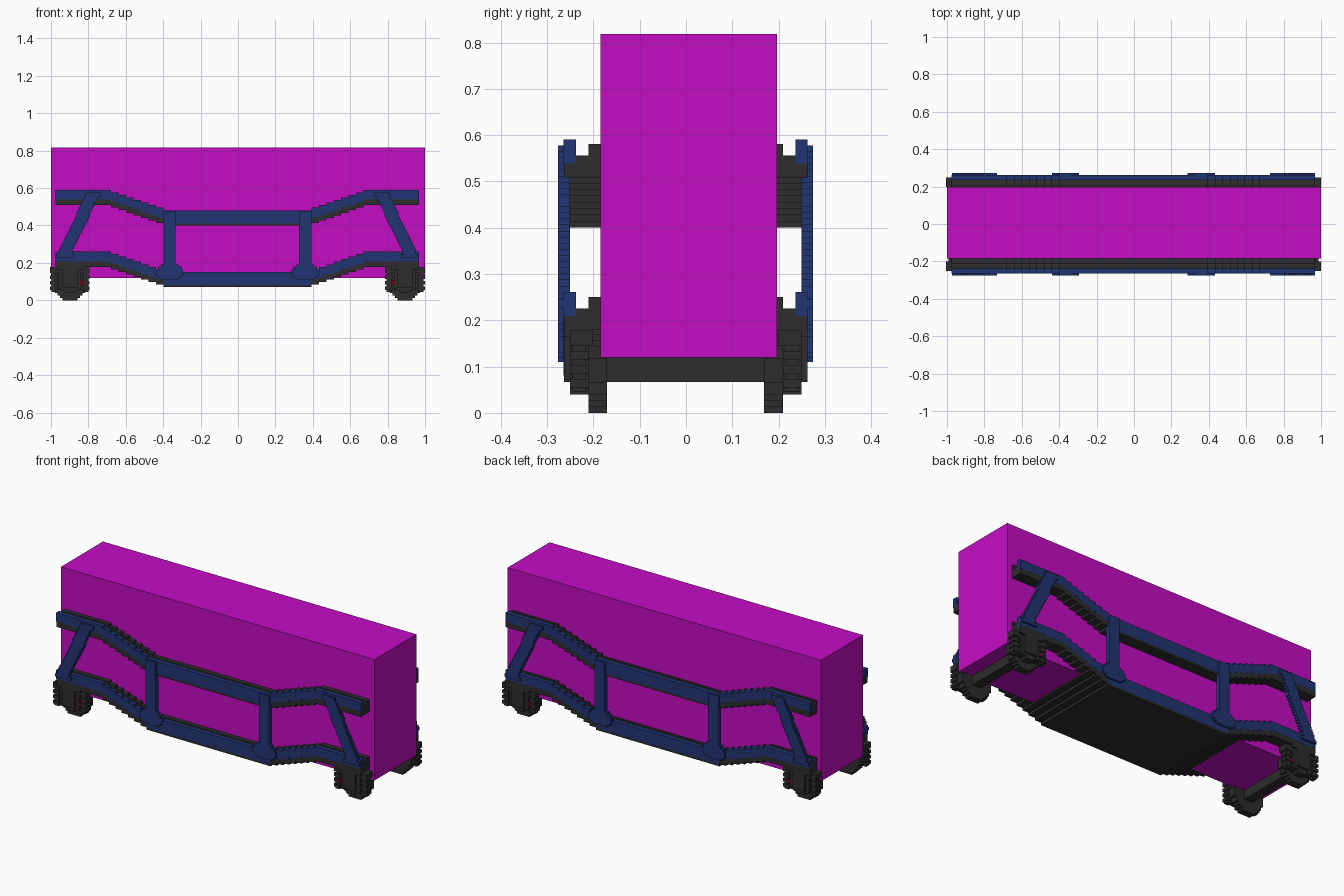
import bpy
import bmesh
import math

if "Cube" in bpy.data.objects:
    bpy.data.objects.remove(bpy.data.objects["Cube"], do_unlink=True)


def make_material(name, rgb):
    mat = bpy.data.materials.new(name)
    mat.use_nodes = True
    mat.diffuse_color = (*rgb, 1)
    mat.node_tree.nodes["Principled BSDF"].inputs["Base Color"].default_value = (*rgb, 1)
    return mat


MAGENTA = make_material("magenta", (0.55, 0.004, 0.55))
BLUE = make_material("navy blue", (0.016, 0.035, 0.17))
DARK = make_material("dark grey", (0.026, 0.026, 0.026))
RED = make_material("dark red", (0.13, 0.003, 0.01))

V = 0.0133           # block size
CX, CY = -0.003, -0.001   # centre of the frame


def build(name, mat, boxes, mirror_x=False, mirror_y=False):
    """One object from boxes (x0, x1, y0, y1, z0, z1), repeated on mirrored sides."""
    bm = bmesh.new()
    for sx in ((1, -1) if mirror_x else (1,)):
        for sy in ((1, -1) if mirror_y else (1,)):
            for x0, x1, y0, y1, z0, z1 in boxes:
                geo = bmesh.ops.create_cube(bm, size=1)
                for v in geo["verts"]:
                    v.co.x = sx * ((x0 + x1) / 2 + v.co.x * (x1 - x0)) + CX
                    v.co.y = sy * ((y0 + y1) / 2 + v.co.y * (y1 - y0)) + CY
                    v.co.z = (z0 + z1) / 2 + v.co.z * (z1 - z0)
    bmesh.ops.recalc_face_normals(bm, faces=bm.faces)
    mesh = bpy.data.meshes.new(name)
    bm.to_mesh(mesh)
    bm.free()
    mesh.materials.append(mat)
    obj = bpy.data.objects.new(name, mesh)
    bpy.context.collection.objects.link(obj)
    return obj


# Cargo body
build("body", MAGENTA, [(-1 - CX, 1 - CX, -0.185 - CY, 0.197 - CY, 0.12, 0.818)])

# Stepped chords: level middle, eight stairs up, level end
STEPS = 8
STEP_X = 0.04
stairs = [(0.395 + STEP_X * i, 0.395 + STEP_X * (i + 1), 0.0136 * (i + 1))
          for i in range(STEPS - 1)]
stairs.append((0.395 + STEP_X * (STEPS - 1), 0.972, 0.0136 * STEPS))


def chord(name, base):
    """base is the height of the underside in the middle."""
    dark_mid, dark_side = [], []
    # nested layers: inner ones are taller
    layers = [(0.18, 0.21, 0.072), (0.21, 0.237, 0.047), (0.237, 0.263, 0.03)]
    for y0, y1, h in layers:
        dark_mid.append((-0.395, 0.395, y0, y1, base, base + h))
        for x0, x1, dz in stairs:
            dark_side.append((x0, x1, y0, y1, base + dz, base + dz + h))
    build(name + "_beam_middle", DARK, dark_mid, mirror_y=True)
    build(name + "_beam_ends", DARK, dark_side, True, True)
    build(name + "_rail_middle", BLUE,
          [(-0.395, 0.395, 0.237, 0.2635, base + 0.011, base + 0.081)], mirror_y=True)
    build(name + "_rail_ends", BLUE,
          [(x0, x1, 0.237, 0.2635, base + dz + 0.03, base + dz + 0.082)
           for x0, x1, dz in stairs], True, True)


chord("upper", 0.4)
chord("lower", 0.07)

# Underfloor: flat belly with stairs up into the body
build("floor_middle", DARK, [(-0.395, 0.395, -0.19, 0.19, 0.07, 0.13)])
build("floor_stairs", DARK,
      [(x0, x1, -0.19, 0.19, 0.07 + dz, 0.14) for x0, x1, dz in stairs[:4]], True)

# Upright posts with stepped foot gussets
build("posts", BLUE, [
    (0.33, 0.395, 0.25, 0.275, 0.11, 0.478),
    (0.315, 0.41, 0.25, 0.275, 0.11, 0.192),
    (0.30, 0.425, 0.25, 0.275, 0.12, 0.18),
    (0.29, 0.435, 0.25, 0.275, 0.13, 0.165),
], True, True)

# Stepped diagonal braces
brace = []
ROWS = 26
for i in range(ROWS):
    t = i / (ROWS - 1)
    z = 0.235 + i * (0.578 - 0.235) / ROWS
    mid = 0.927 + (0.772 - 0.927) * t
    mid = round(mid / (V / 2)) * V / 2
    brace.append((mid - 0.037, mid + 0.037, 0.25, 0.275, z, z + (0.578 - 0.235) / ROWS))
brace.append((0.73, 0.81, 0.25, 0.275, 0.553, 0.578))
brace.append((0.87, 0.97, 0.25, 0.275, 0.228, 0.245))
build("diagonal_braces", BLUE, brace, True, True)

# Wheels: block discs, wide flange inside and narrower tread outside
WX, WZ = 0.896, 0.092


def block_disc(radius, y0, y1):
    n = round(2 * radius / V)
    h = 2 * radius / n
    rows = []
    for i in range(n):
        dz = -radius + (i + 0.5) * h
        half = max(V, round(math.sqrt(radius ** 2 - dz ** 2) / V) * V)
        rows.append((WX - half, WX + half, y0, y1, WZ + dz - h / 2, WZ + dz + h / 2))
    return rows


build("wheels", DARK, block_disc(0.092, 0.17, 0.21) + block_disc(0.052, 0.21, 0.25),
      True, True)
build("axles", DARK, [(WX - 0.027, WX + 0.027, -0.18, 0.18, 0.067, 0.12)], True)

# Axle boxes, spring stacks and hanger beam
gear = [
    (WX - 0.04, WX + 0.04, 0.21, 0.263, 0.067, 0.18),
    (WX - 0.06, WX + 0.06, 0.21, 0.25, 0.055, 0.15),
    (WX - 0.106, WX + 0.106, 0.20, 0.25, 0.145, 0.178),
    (WX - 0.075, WX + 0.075, 0.20, 0.263, 0.165, 0.19),
]
for s in (-1, 1):
    c = WX + s * 0.086
    for z in (0.055, 0.085, 0.115):
        gear.append((c - 0.02, c + 0.02, 0.21, 0.25, z, z + 0.018))
    gear.append((c - 0.013, c + 0.013, 0.215, 0.245, 0.045, 0.15))
build("axle_boxes", DARK, gear, True, True)

# Small red markers beside the axle boxes
build("axle_markers", RED, [(0.822, 0.842, 0.225, 0.251, 0.083, 0.108)], True, True)
